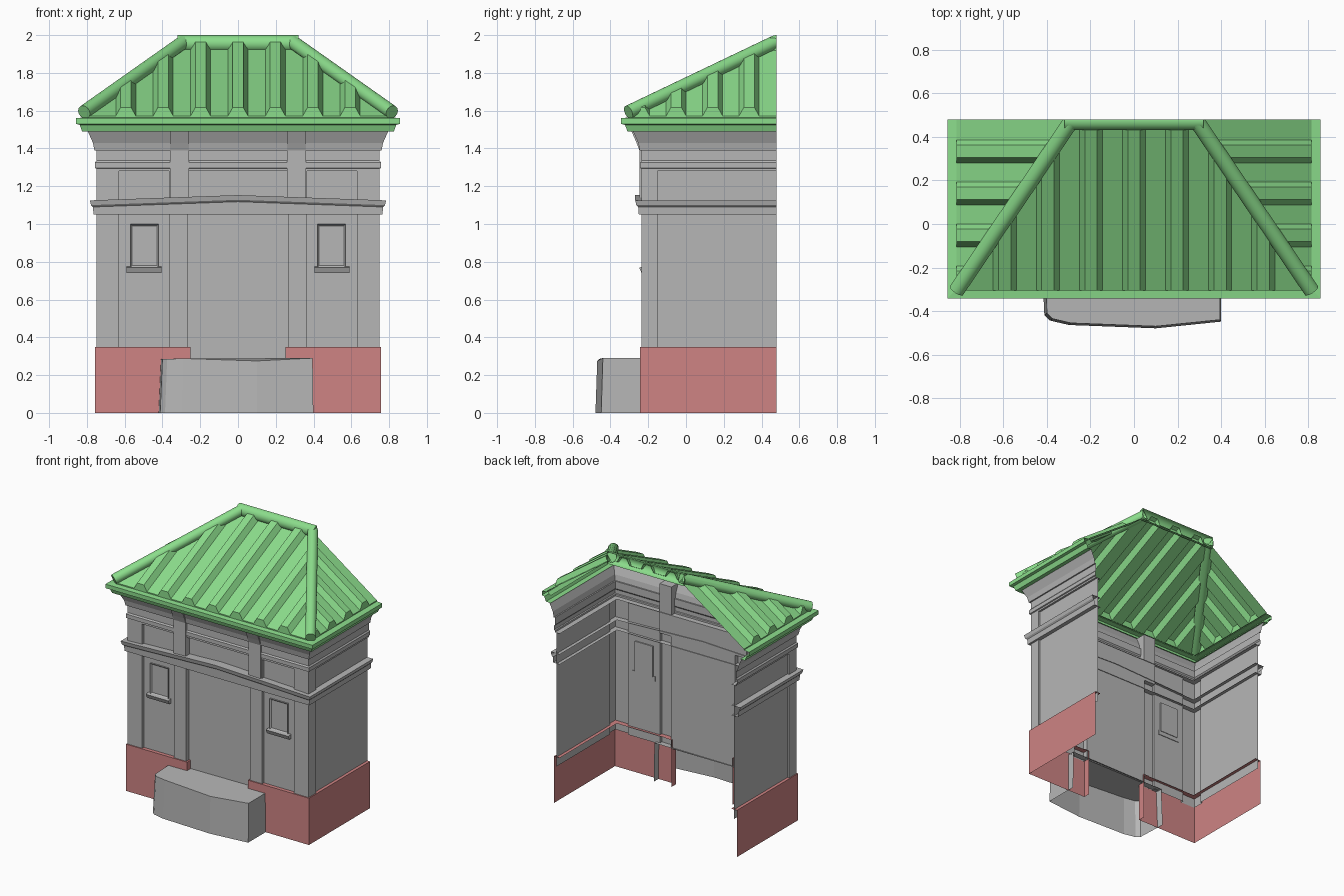
import bpy, bmesh
from mathutils import Vector

cube = bpy.data.objects.get("Cube")
if cube:
    bpy.data.objects.remove(cube, do_unlink=True)


def material(name, colour):
    m = bpy.data.materials.new(name)
    m.use_nodes = True
    m.diffuse_color = (*colour, 1)
    m.node_tree.nodes["Principled BSDF"].inputs["Base Color"].default_value = (*colour, 1)
    return m


GREY = material("stone grey", (0.47, 0.47, 0.47))
RED = material("plinth red", (0.62, 0.23, 0.23))
GREEN = material("roof green", (0.26, 0.72, 0.26))
BACK = 0.48


def finish(name, bm, mat, mirror=False, smooth=False):
    me = bpy.data.meshes.new(name)
    bm.to_mesh(me)
    bm.free()
    me.materials.append(mat)
    ob = bpy.data.objects.new(name, me)
    bpy.context.collection.objects.link(ob)
    if mirror:
        mod = ob.modifiers.new("mirror", 'MIRROR')
        mod.use_mirror_merge = False
    if smooth:
        bpy.ops.object.select_all(action='DESELECT')
        ob.select_set(True)
        bpy.context.view_layer.objects.active = ob
        bpy.ops.object.shade_smooth_by_angle(angle=0.7)
    return ob


def sweep(name, path, profile, mat, mirror=False, rise=0):
    """Sweep an (outward offset, height) profile along a plan path with mitred corners."""
    bm = bmesh.new()
    pts = [Vector(p) for p in path]
    normals = []
    for a, b in zip(pts, pts[1:]):
        d = (b - a).normalized()
        normals.append(Vector((-d.y, d.x)))
    rows = []
    for i, p in enumerate(pts):
        n1, n2 = normals[max(i - 1, 0)], normals[min(i, len(normals) - 1)]
        m = (n1 + n2) / (1 + n1.dot(n2))
        row = []
        for k, (off, z) in enumerate(profile):
            lift = rise if p.x == 0 and k > 1 else 0
            q = p + m * off
            row.append(bm.verts.new((q.x, q.y, z + lift)))
        rows.append(row)
    for r, s in zip(rows, rows[1:]):
        for j in range(len(profile) - 1):
            bm.faces.new((r[j], r[j + 1], s[j + 1], s[j]))
    return finish(name, bm, mat, mirror)


def mirrored_path(half):
    return half + [(-x, y) for x, y in reversed(half) if x != 0]


# Walls with recessed panels, corner posts and pilasters
wall = mirrored_path([(0.735, BACK), (0.735, -0.15), (0.75, -0.15), (0.75, -0.235),
                      (0.63, -0.235), (0.63, -0.215), (0.365, -0.215), (0.365, -0.235),
                      (0.265, -0.235), (0.265, -0.2), (0, -0.2)])
sweep("walls", wall, [(0, 0.28), (0, 1.28)], GREY)

# Mouldings and eaves run around the three closed sides
around = mirrored_path([(0.75, BACK), (0.75, -0.235), (0, -0.235)])
sweep("belt_course", around, [(-0.04, 1.05), (0.015, 1.05), (0.018, 1.09), (0.028, 1.1),
                              (0.034, 1.125), (-0.04, 1.125)], GREY, rise=0.028)
sweep("frieze_and_cornice", around, [(-0.04, 1.28), (0, 1.28), (0, 1.293), (0.008, 1.296),
                                     (0.008, 1.325), (0, 1.335), (0, 1.39), (0.01, 1.39),
                                     (0.018, 1.43), (0.045, 1.49)], GREY)
sweep("eaves_rim", around, [(0.035, 1.49), (0.075, 1.49), (0.088, 1.525), (0.108, 1.53),
                            (0.108, 1.56), (0.06, 1.565), (0.035, 1.545)], GREEN)

# Plinth, open in the middle for the step
sweep("plinth", [(0.75, BACK), (0.75, -0.235), (0.26, -0.235), (0.26, -0.19)],
      [(0.008, 0), (0.008, 0.35), (-0.04, 0.35)], RED, mirror=True)


def prism(name, outline, x0, x1, mat):
    """Extrude a closed (y, z) outline between two x positions."""
    bm = bmesh.new()
    f = bm.faces.new([bm.verts.new((x0, y, z)) for y, z in outline])
    ext = bmesh.ops.extrude_face_region(bm, geom=[f], use_keep_orig=True)
    for v in ext["geom"]:
        if isinstance(v, bmesh.types.BMVert):
            v.co.x = x1
    bmesh.ops.recalc_face_normals(bm, faces=bm.faces)
    return finish(name, bm, mat, mirror=True)


prism("upper_pilaster", [(-0.2, 1.12), (-0.247, 1.12), (-0.247, 1.39), (-0.262, 1.43),
                         (-0.288, 1.49), (-0.2, 1.49)], 0.26, 0.36, GREY)
prism("window_sill", [(-0.21, 0.74), (-0.235, 0.74), (-0.248, 0.77), (-0.21, 0.775)],
      0.405, 0.59, GREY)

# Window niche with an inset pane
bm = bmesh.new()
bmesh.ops.create_cube(bm, size=1)
for v in bm.verts:
    v.co = (0.495 + v.co.x * 0.15, -0.216 + v.co.y * 0.02, 0.885 + v.co.z * 0.23)
front = [f for f in bm.faces if f.normal.y < -0.9]
bmesh.ops.inset_individual(bm, faces=front, thickness=0.015)
for v in front[0].verts:
    v.co.y += 0.012
finish("window", bm, GREY, mirror=True)

# Hollow entrance step with a bowed front
bm = bmesh.new()
outline = [(-0.41, -0.19, 0.285), (-0.4, -0.41, 0.285), (-0.375, -0.435, 0.285),
           (-0.29, -0.455, 0.288), (0.1, -0.47, 0.275), (0.395, -0.44, 0.29),
           (0.395, -0.19, 0.29)]
top = [bm.verts.new(p) for p in outline]
low = [bm.verts.new((x * 1.03 if x < 0 else x * 1.01, y * 1.02 if y < -0.2 else y, 0))
       for x, y, z in outline]
bm.faces.new(top)
for i in range(len(top) - 1):
    bm.faces.new((low[i], low[i + 1], top[i + 1], top[i]))
finish("entrance_step", bm, GREY)


def tile_sheet(name, centres, ends, kinks, limit, point, mirror=False):
    """Corrugated slope: ribs at the centres, cut off along the hips."""
    us = set(ends) | set(kinks)
    for c in centres:
        us |= {c - 0.053, c - 0.028, c + 0.028, c + 0.053}
    us = sorted(u for u in us if ends[0] <= u <= ends[1])
    bm = bmesh.new()
    rows = []
    for u in us:
        d = min(abs(u - c) for c in centres)
        h = 0.045 * max(0, min(1, (0.053 - d) / 0.025))
        eave, head = Vector(point(u, 0)), Vector(point(u, limit(u)))
        lift = Vector((0, 0, h))
        rows.append([bm.verts.new(p) for p in (eave - Vector((0, 0, 0.01)), eave + lift, head + lift)])
    for a, b in zip(rows, rows[1:]):
        for j in range(2):
            bm.faces.new((a[j], b[j], b[j + 1], a[j + 1]))
    finish(name, bm, GREEN, mirror)


# Roof slopes
tile_sheet("front_roof_tiles", [0.198 * k for k in range(-3, 4)], (-0.79, 0.79), (-0.3, 0.3),
           lambda u: min(1, (0.8 - abs(u)) / 0.5),
           lambda u, t: (u, -0.305 + 0.765 * t, 1.572 + 0.36 * t))
tile_sheet("side_roof_tiles", [-0.245 + 0.193 * k for k in range(4)], (-0.295, BACK), (0.46,),
           lambda u: min(1, (u + 0.305) / 0.765),
           lambda u, t: (0.815 - 0.515 * t, u, 1.572 + 0.36 * t), mirror=True)


def tube(name, a, b, radius, mirror=False):
    """Round capping between two points, trimmed at the open back."""
    a, b = Vector(a), Vector(b)
    bm = bmesh.new()
    bmesh.ops.create_cone(bm, cap_ends=True, segments=14, radius1=radius, radius2=radius,
                          depth=(b - a).length)
    turn = (b - a).to_track_quat('Z', 'Y').to_matrix()
    for v in bm.verts:
        v.co = turn @ v.co + (a + b) / 2
    bmesh.ops.bisect_plane(bm, geom=bm.verts[:] + bm.edges[:] + bm.faces[:],
                           plane_co=(0, BACK, 0), plane_no=(0, 1, 0), clear_outer=True)
    finish(name, bm, GREEN, mirror, smooth=True)


# Hip and ridge cappings
tube("hip_capping", (0.815, -0.305, 1.592), (0.29, 0.47, 1.962), 0.037, mirror=True)
tube("ridge_capping", (-0.32, 0.475, 1.955), (0.32, 0.475, 1.955), 0.045)
